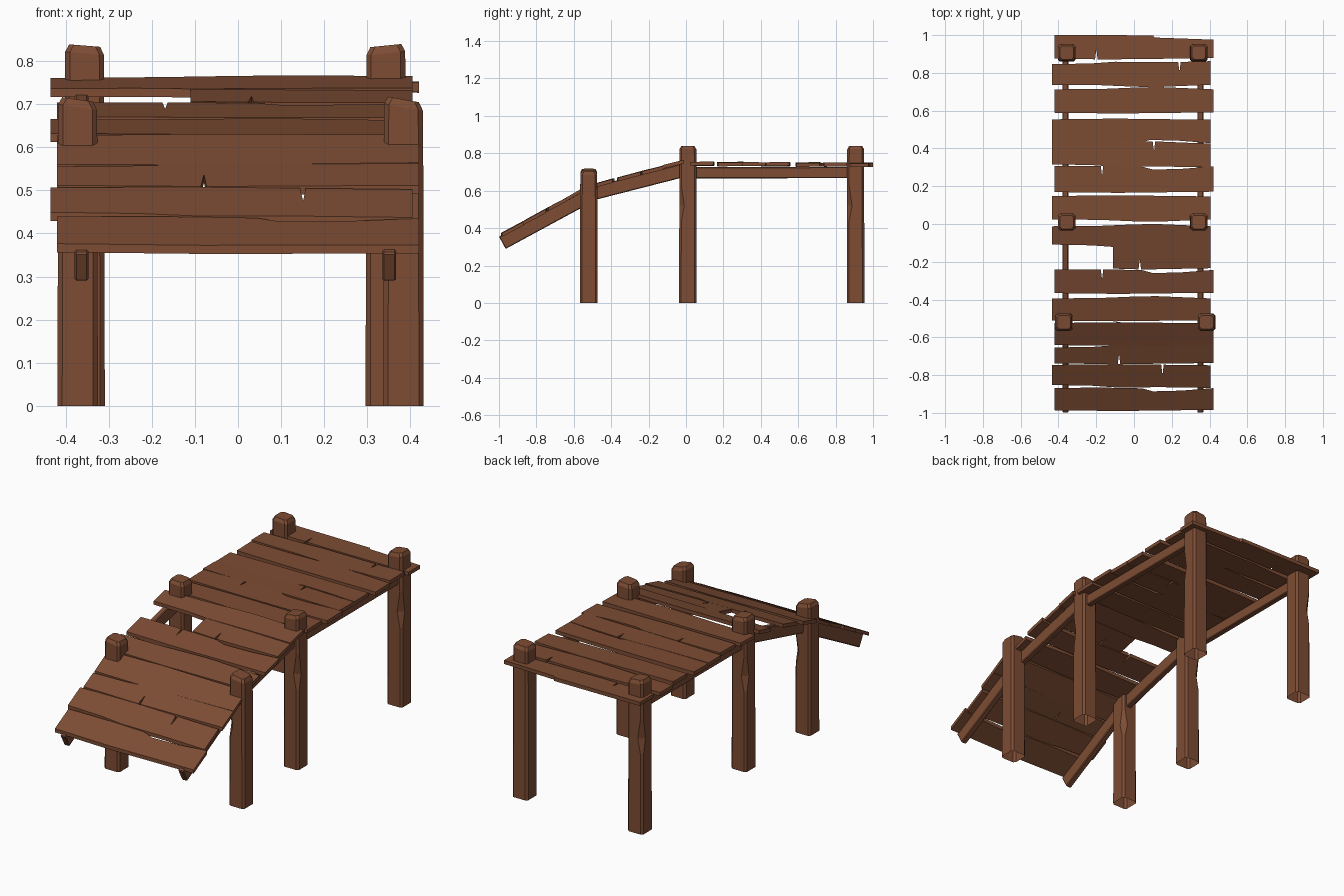
import bpy, bmesh, math, random
from mathutils import Vector

if "Cube" in bpy.data.objects:
    bpy.data.objects.remove(bpy.data.objects["Cube"])

random.seed(4)
wood = bpy.data.materials.new("brown wood")
wood.diffuse_color = (0.205, 0.073, 0.034, 1)
wood.use_nodes = True
wood.node_tree.nodes["Principled BSDF"].inputs["Base Color"].default_value = wood.diffuse_color


def finish(bm, name):
    bmesh.ops.recalc_face_normals(bm, faces=bm.faces)
    mesh = bpy.data.meshes.new(name)
    bm.to_mesh(mesh)
    bm.free()
    mesh.materials.append(wood)
    obj = bpy.data.objects.new(name, mesh)
    bpy.context.collection.objects.link(obj)
    return obj


# Posts: chamfered square rings, slanted cap, one chipped corner, open foot
def post(name, x, y, top, slant, chip_corner):
    bm = bmesh.new()
    rings = []
    levels = [(0, .047, 0), (.52, .046, 0), (.62, .046, .016), (.75, .046, 0),
              (top - .022, .045, 0), (top - .004, .036, 0)]
    for i, (z, half, chip) in enumerate(levels):
        if 0 < i < 4:
            z *= top
        ring = []
        for k in range(4):
            c = .011 + (chip if k == chip_corner else 0)
            a = math.radians(45 + 90 * k)
            sx, sy = math.copysign(1, math.cos(a)), math.copysign(1, math.sin(a))
            pts = [(sx * half, sy * (half - c)), (sx * (half - c), sy * half)]
            if k % 2:
                pts.reverse()
            for px, py in pts:
                dz = slant * px if i > 3 else 0
                ring.append(bm.verts.new((x + px, y + py, z + dz)))
        rings.append(ring)
    for lo, hi in zip(rings, rings[1:]):
        for j in range(8):
            n = (j + 1) % 8
            bm.faces.new((lo[j], lo[n], hi[n], hi[j]))
    bm.faces.new(rings[-1])
    finish(bm, name)


post("front_post_left", -.372, -.52, .715, -.15, 0)
post("front_post_right", .384, -.52, .715, -.18, 2)
post("middle_post_left", -.356, .01, .84, -.08, 1)
post("middle_post_right", .343, .01, .84, .1, 3)
post("back_post_left", -.356, .907, .84, -.08, 1)
post("back_post_right", .343, .907, .84, .1, 3)


# Side rails: one squared beam for each slope
def rail(name, x, start, end, height):
    bm = bmesh.new()
    d = Vector((0, end[0] - start[0], end[1] - start[1]))
    up = Vector((0, -d.z, d.y)).normalized() * height / 2
    sides = []
    for p in (start, end):
        c = Vector((x, p[0], p[1]))
        sides.append([bm.verts.new(c + Vector((sx * .016, 0, 0)) + up * sz)
                      for sx, sz in ((-1, -1), (1, -1), (1, 1), (-1, 1))])
    a, b = sides
    for j in range(4):
        n = (j + 1) % 4
        bm.faces.new((a[j], a[n], b[n], b[j]))
    bm.faces.new(a)
    bm.faces.new(b)
    obj = finish(bm, name)
    bev = obj.modifiers.new("worn_edges", 'BEVEL')
    bev.width = .004
    bev.segments = 1


for side, x in (("left", -.363), ("right", .351)):
    rail("ramp_rail_" + side, x, (-.982, .322), (-.52, .572), .075)
    rail("slope_rail_" + side, x, (-.53, .577), (.01, .715), .072)
    rail("deck_rail_" + side, x, (0, .696), (.9, .697), .06)


def deck_line(y):
    """Height and slope of the plank centres."""
    if y < -.52:
        return .364 + .55 * (y + .985), .55
    if y < -.03:
        return .638 + .265 * (y + .45), .265
    return .744 - .006 * y, 0


# Uneven edge shapes: (fraction along the plank, inward offset)
EDGES = {
    "bow": [(0, .012), (.3, .010), (.52, .002), (.66, 0), (1, .012)],
    "dip": [(0, .002), (.3, 0), (.55, .004), (.62, .02), (.8, .016), (1, .003)],
    "slant": [(0, .016), (.25, .012), (.4, .003), (.7, .004), (1, 0)],
    "flat": [(0, .004), (.4, 0), (.7, .003), (1, .006)],
    "step": [(0, 0), (.62, .001), (.63, .013), (1, .024)],
}


# Planks: wavy outline with an optional split cut in from one edge
def plank(name, x0, x1, y0, y1, front, back, split=None):
    def edge(shape, y, inward, crack_x):
        pts = [(x0 + f * (x1 - x0), y + inward * o) for f, o in EDGES[shape]]
        if crack_x is not None:
            b = min(pts, key=lambda p: abs(p[0] - crack_x))[1]
            pts = [p for p in pts if abs(p[0] - crack_x) > .012]
            pts += [(crack_x - .006, b), (crack_x + .001, b + inward * .055),
                    (crack_x + .007, b)]
        return sorted(pts)

    fx = split[1] if split and split[0] == "front" else None
    bx = split[1] if split and split[0] == "back" else None
    outline = edge(front, y0, 1, fx) + edge(back, y1, -1, bx)[::-1]
    yc = (y0 + y1) / 2
    zc, slope = deck_line(yc)
    slope += random.uniform(-.03, .03)
    roll = random.uniform(-.006, .006)
    bm = bmesh.new()
    layers = []
    for h in (-.01, .01):
        layers.append([bm.verts.new((px, py, zc + slope * (py - yc) + roll * px + h))
                       for px, py in outline])
    lo, hi = layers
    for j in range(len(lo)):
        n = (j + 1) % len(lo)
        bm.faces.new((lo[j], lo[n], hi[n], hi[j]))
    bm.faces.new(lo[::-1])
    bm.faces.new(hi)
    finish(bm, name)


L, R = (-.435, .405), (-.42, .42)
planks = [
    (R, -.99, -.866, "flat", "dip", None),
    (L, -.868, -.742, "slant", "flat", ("back", .15)),
    (R, -.742, -.638, "flat", "slant", ("front", -.08)),
    (R, -.645, -.52, "flat", "flat", None),
    (L, -.515, -.382, "flat", "bow", None),
    (R, -.37, -.24, "flat", "dip", ("back", -.17)),
    ((-.11, .405), -.24, -.115, "flat", "flat", ("front", .03)),
    (L, -.125, 0, "slant", "bow", None),
    (L, .012, .152, "bow", "flat", None),
    (R, .165, .308, "flat", "dip", ("back", -.17)),
    (L, .3, .437, "slant", "bow", ("back", .105)),
    (L, .425, .558, "dip", "flat", None),
    (R, .585, .725, "flat", "bow", None),
    (L, .725, .862, "bow", "slant", ("back", .24)),
    (R, .872, 1.0, "flat", "step", ("front", -.2)),
]
for i, (xs, y0, y1, front, back, split) in enumerate(planks):
    plank(f"plank_{i + 1}", *xs, y0, y1, front, back, split)
